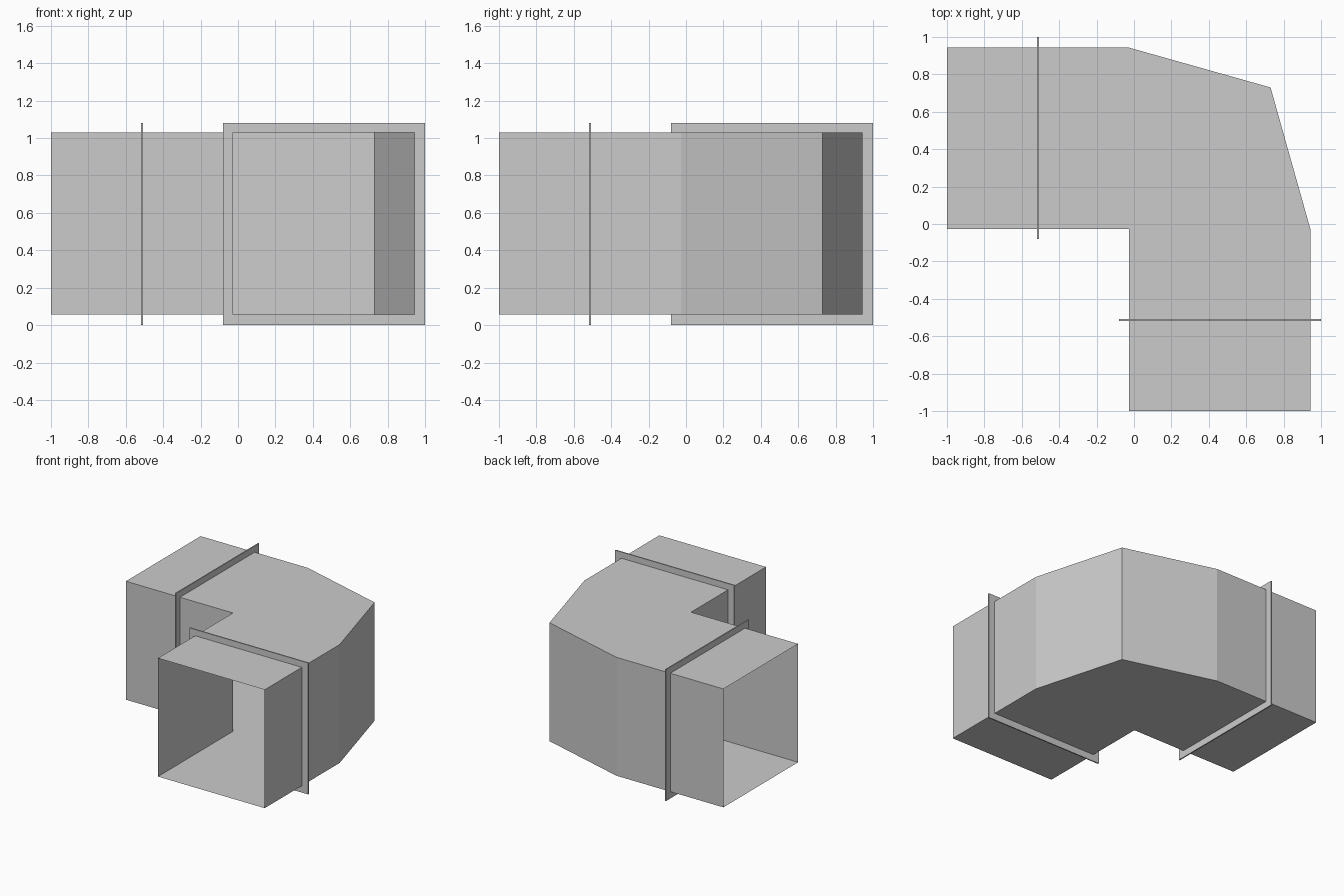
import bpy, bmesh

if "Cube" in bpy.data.objects:
    bpy.data.objects.remove(bpy.data.objects["Cube"])

IN, OUT, MID, END = -0.027, 0.943, 0.73, -1.0   # plan: inner wall, outer wall, elbow corner, open end
Z0, Z1 = 0.056, 1.029                           # duct floor and ceiling
F0, F1, FH, FPOS = -0.08, 1.0, 1.08, -0.513     # flange extents and position


def finish(bm, name):
    bmesh.ops.recalc_face_normals(bm, faces=bm.faces)
    mesh = bpy.data.meshes.new(name)
    bm.to_mesh(mesh)
    bm.free()
    obj = bpy.data.objects.new(name, mesh)
    bpy.context.collection.objects.link(obj)
    return obj


# Open-ended elbow duct: plan outline raised into walls, both ends left open
def duct():
    plan = [(END, IN), (IN, IN), (IN, END), (OUT, END),
            (OUT, IN), (MID, MID), (IN, OUT), (END, OUT)]
    open_edges = (2, 7)
    bm = bmesh.new()
    low = [bm.verts.new((x, y, Z0)) for x, y in plan]
    high = [bm.verts.new((x, y, Z1)) for x, y in plan]
    bm.faces.new(low)
    bm.faces.new(high)
    for i in range(len(plan)):
        j = (i + 1) % len(plan)
        if i not in open_edges:
            bm.faces.new((low[i], low[j], high[j], high[i]))
    finish(bm, "elbow_duct")


# Thin square frame around the duct, across either arm
def flange(name, swap):
    def ring(a0, a1, z0, z1):
        pts = [(a0, z0), (a1, z0), (a1, z1), (a0, z1)]
        return [bm.verts.new((FPOS, a, z) if swap else (a, FPOS, z)) for a, z in pts]
    bm = bmesh.new()
    outer = ring(F0, F1, 0, FH)
    inner = ring(IN, OUT, Z0, Z1)
    for i in range(4):
        j = (i + 1) % 4
        bm.faces.new((outer[i], outer[j], inner[j], inner[i]))
    obj = finish(bm, name)
    mod = obj.modifiers.new("thickness", 'SOLIDIFY')
    mod.thickness = 0.01
    mod.offset = 0


duct()
flange("front_flange", False)
flange("left_flange", True)
